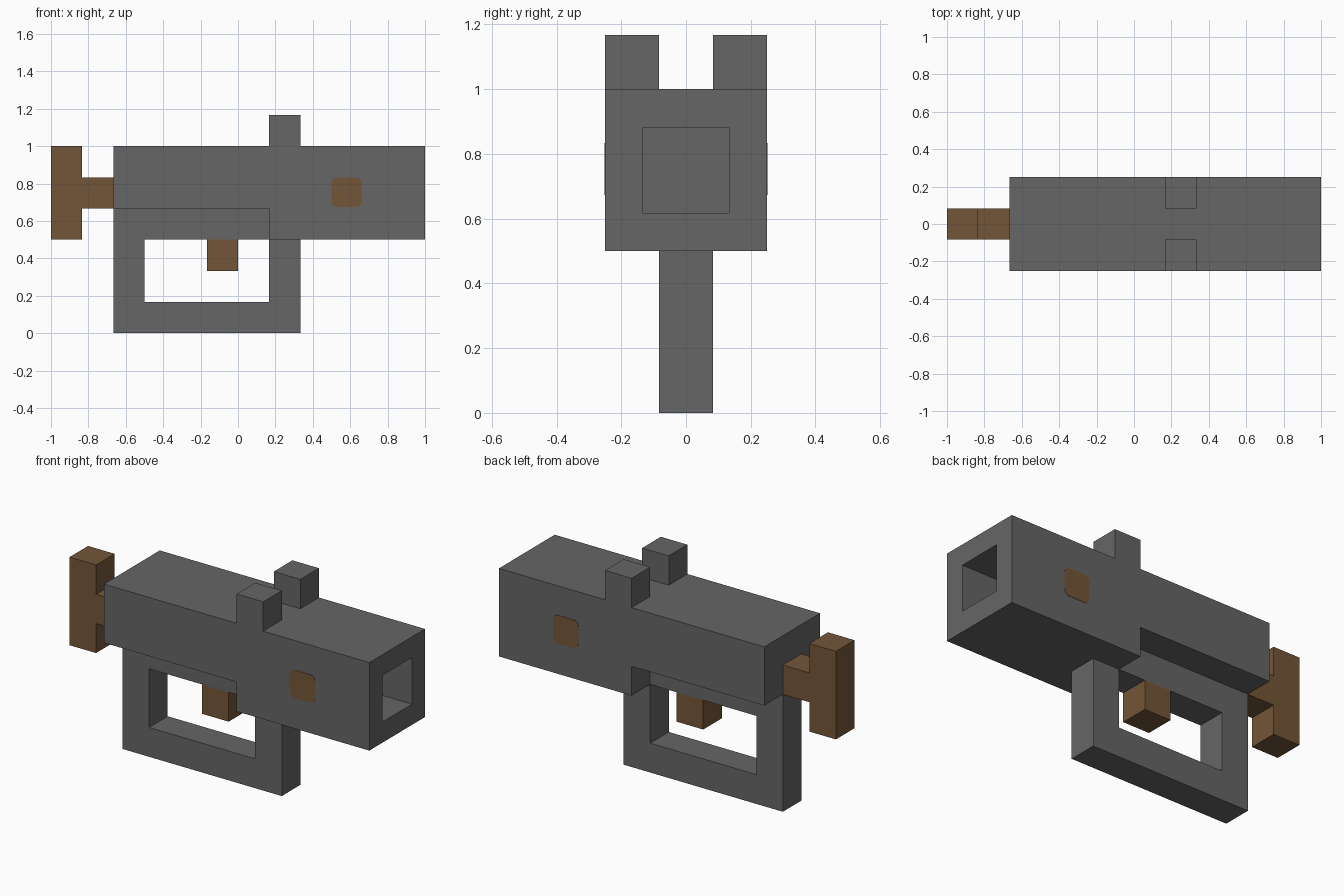
import bpy, bmesh, math
from mathutils import Vector

if "Cube" in bpy.data.objects:
    bpy.data.objects.remove(bpy.data.objects["Cube"], do_unlink=True)

U = 1 / 6  # every part sits on a grid of this step


def material(name, rgb):
    m = bpy.data.materials.new(name)
    m.use_nodes = True
    m.diffuse_color = (*rgb, 1)
    m.node_tree.nodes["Principled BSDF"].inputs["Base Color"].default_value = (*rgb, 1)
    return m


GREY = material("dark grey", (0.133, 0.133, 0.133))
BROWN = material("wood brown", (0.174, 0.093, 0.040))


def prism(name, profile, y0, y1, mat, bore=0):
    """Extrude an (x, z) profile from y0 to y1, all in grid steps."""
    bm = bmesh.new()
    face = bm.faces.new([bm.verts.new((x * U, y0 * U, z * U)) for x, z in profile])
    new = bmesh.ops.extrude_face_region(bm, geom=[face])["geom"]
    bmesh.ops.translate(bm, vec=(0, (y1 - y0) * U, 0),
                        verts=[v for v in new if isinstance(v, bmesh.types.BMVert)])
    bmesh.ops.recalc_face_normals(bm, faces=bm.faces)
    if bore:
        # square hole sunk into the end that faces +x
        bm.normal_update()
        end = max(bm.faces, key=lambda f: f.calc_center_median().x)
        bmesh.ops.inset_individual(bm, faces=[end], thickness=U)
        end = bmesh.ops.extrude_discrete_faces(bm, faces=[end])["faces"][0]
        bmesh.ops.translate(bm, vec=(-bore * U, 0, 0), verts=end.verts)
    mesh = bpy.data.meshes.new(name)
    bm.to_mesh(mesh)
    bm.free()
    mesh.materials.append(mat)
    ob = bpy.data.objects.new(name, mesh)
    bpy.context.collection.objects.link(ob)
    return ob


def box(name, x0, x1, y0, y1, z0, z1, mat):
    return prism(name, [(x0, z0), (x1, z0), (x1, z1), (x0, z1)], y0, y1, mat)


# Main body: stepped underside, bored at the front end
prism("body", [(-4, 4), (1, 4), (1, 3), (6, 3), (6, 6), (-4, 6)], -1.5, 1.5, GREY, bore=2)

# Narrow rail under the body and the handle loop hanging from it
box("under_rail", -3, 1, -0.5, 0.5, 3, 4, GREY)
prism("handle_loop", [(-4, 4), (-4, 0), (2, 0), (2, 3), (1, 3), (1, 1), (-3, 1), (-3, 4)],
      -0.5, 0.5, GREY)
box("trigger", -1, 0, -0.5, 0.5, 2, 3, BROWN)

# T-shaped stock at the rear
prism("stock", [(-6, 3), (-5, 3), (-5, 4), (-4, 4), (-4, 5), (-5, 5), (-5, 6), (-6, 6)],
      -0.5, 0.5, BROWN)

# Rounded square outline for the side pads
R, PAD = 0.18, []
for cx, cz, start in ((1, 1, 0), (-1, 1, 90), (-1, -1, 180), (1, -1, 270)):
    for step in range(4):
        a = math.radians(start + step * 30)
        PAD.append((3.48 + cx * (0.48 - R) + R * math.cos(a),
                    4.52 + cz * (0.48 - R) + R * math.sin(a)))

# Sights and side pads, one on each side
for side, s in (("right", -1), ("left", 1)):
    box(side + "_sight", 1, 2, *sorted((s * 0.5, s * 1.5)), 6, 7, GREY)
    prism(side + "_pad", PAD, *sorted((s * 1.49, s * 1.512)), BROWN)
